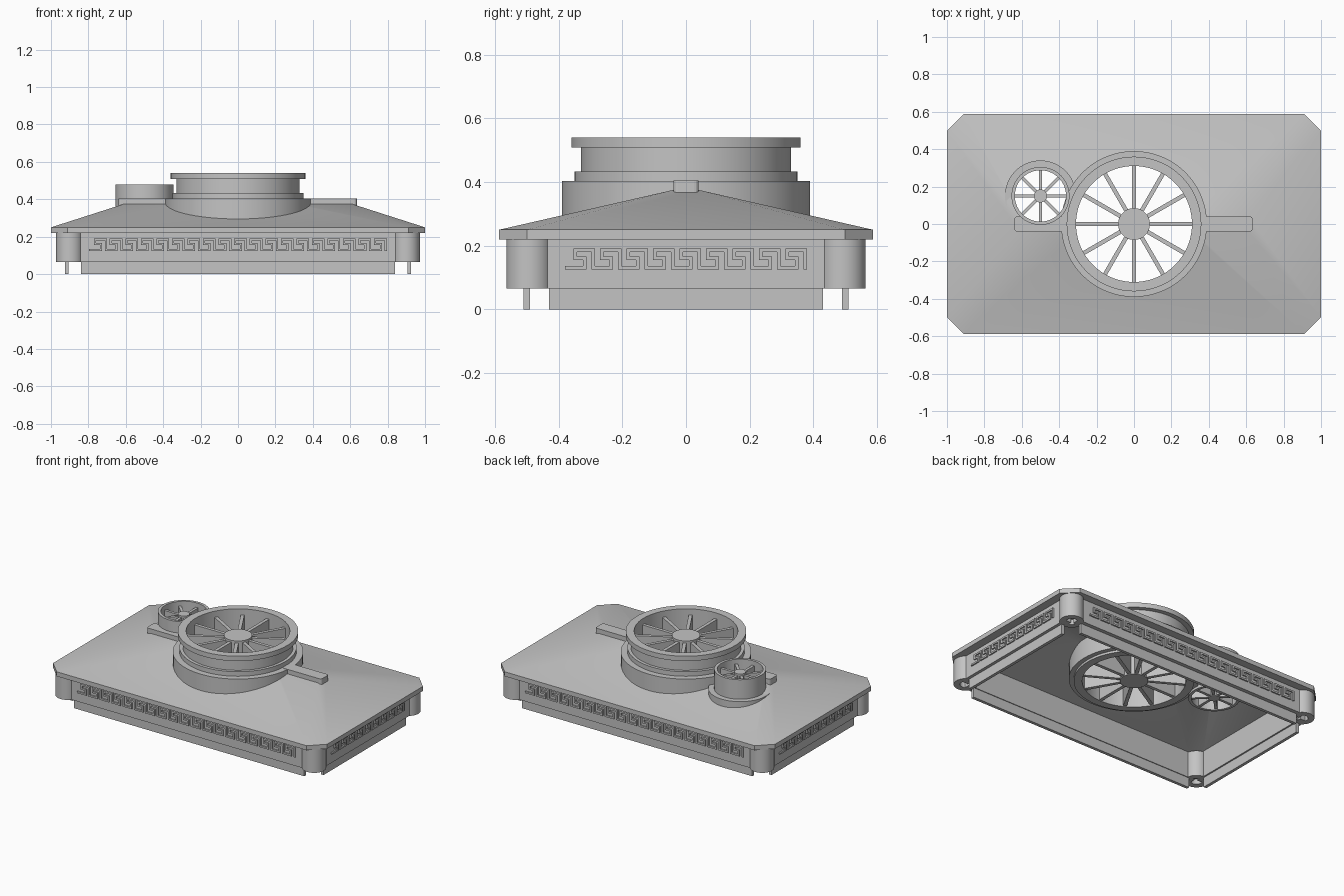
import bpy, bmesh, math
from mathutils import Vector, Matrix

if "Cube" in bpy.data.objects:
    bpy.data.objects.remove(bpy.data.objects["Cube"], do_unlink=True)

grey = bpy.data.materials.new("plain_grey")
grey.use_nodes = True
grey.diffuse_color = (0.55, 0.55, 0.55, 1)
grey.node_tree.nodes["Principled BSDF"].inputs["Base Color"].default_value = (0.55, 0.55, 0.55, 1)


def activate(ob):
    bpy.ops.object.select_all(action='DESELECT')
    ob.select_set(True)
    bpy.context.view_layer.objects.active = ob


def smooth(ob):
    activate(ob)
    bpy.ops.object.shade_smooth_by_angle(angle=math.radians(30))


def finish(name, bm):
    bmesh.ops.recalc_face_normals(bm, faces=bm.faces)
    mesh = bpy.data.meshes.new(name)
    bm.to_mesh(mesh)
    bm.free()
    mesh.materials.append(grey)
    ob = bpy.data.objects.new(name, mesh)
    bpy.context.collection.objects.link(ob)
    return ob


def add_box(bm, lo, hi, turn=Matrix()):
    lo, hi = Vector(lo), Vector(hi)
    fit = Matrix.Translation((lo + hi) / 2) @ Matrix.Diagonal((*(hi - lo), 1))
    bmesh.ops.create_cube(bm, size=1, matrix=turn @ fit)


def lathe(name, profile, x=0, y=0, steps=72):
    """Revolve a closed (radius, height) profile about a vertical axis."""
    bm = bmesh.new()
    rings = []
    for i in range(steps):
        a = math.tau * i / steps
        rings.append([bm.verts.new((x + r * math.cos(a), y + r * math.sin(a), z)) for r, z in profile])
    n = len(profile)
    for i in range(steps):
        p, q = rings[i], rings[(i + 1) % steps]
        for j in range(n):
            k = (j + 1) % n
            bm.faces.new((p[j], q[j], q[k], p[k]))
    smooth(finish(name, bm))


def cylinder(name, x, y, r, z0, z1):
    bm = bmesh.new()
    bmesh.ops.create_cone(bm, cap_ends=True, segments=72, radius1=r, radius2=r, depth=z1 - z0,
                          matrix=Matrix.Translation((x, y, (z0 + z1) / 2)))
    ob = finish(name, bm)
    smooth(ob)
    return ob


def cut(ob, cutter):
    cutter.hide_render = True
    mod = ob.modifiers.new("cut", 'BOOLEAN')
    mod.operation, mod.solver, mod.object = 'DIFFERENCE', 'EXACT', cutter
    activate(ob)
    bpy.ops.object.modifier_apply(modifier=mod.name)
    bpy.data.objects.remove(cutter, do_unlink=True)


def hipped_block(name, x, y, clip, z0, z1, ridge_x, ridge_y, top):
    """Slab with clipped corners rising to a flat ridge."""
    bm = bmesh.new()
    for sx in (-1, 1):
        for sy in (-1, 1):
            for z in (z0, z1):
                bm.verts.new((sx * x, sy * (y - clip), z))
                bm.verts.new((sx * (x - clip), sy * y, z))
            bm.verts.new((sx * ridge_x, sy * ridge_y, top))
    bmesh.ops.convex_hull(bm, input=bm.verts)
    bmesh.ops.dissolve_limit(bm, angle_limit=0.01, verts=bm.verts, edges=bm.edges)
    return finish(name, bm)


BIG = (0, 0)
SMALL = (-0.5, 0.15)

# Hollow hipped roof with holes for the vents
roof = hipped_block("roof", 1, 0.587, 0.088, 0.22, 0.25, 0.61, 0.04, 0.375)
cut(roof, hipped_block("cutter", 0.91, 0.5, 0.06, 0.1, 0.235, 0.58, 0.035, 0.35))
cut(roof, cylinder("cutter", *BIG, 0.32, -1, 1))
cut(roof, cylinder("cutter", *SMALL, 0.142, -1, 1))
smooth(roof)

# Ridge beams either side of the large vent, with rounded corners
for side, lo, hi in (("right", -0.64, -0.35), ("left", 0.35, 0.635)):
    bm = bmesh.new()
    add_box(bm, (lo, -0.04, 0.36), (hi, 0.04, 0.405))
    upright = [e for e in bm.edges if abs(e.verts[0].co.z - e.verts[1].co.z) > 0.01]
    bmesh.ops.bevel(bm, geom=upright, offset=0.015, segments=4, affect='EDGES', profile=0.5)
    beam = finish(side + "_ridge_beam", bm)
    if side == "right":
        cut(beam, cylinder("cutter", *SMALL, 0.145, -1, 1))

# Walls and the thin skirting below them
for name, s in (("front", -1), ("back", 1)):
    bm = bmesh.new()
    add_box(bm, (-0.88, s * 0.51 - 0.025, 0.065), (0.88, s * 0.51 + 0.025, 0.24))
    finish(name + "_wall", bm)
    bm = bmesh.new()
    add_box(bm, (-0.84, s * 0.5 - 0.01, 0), (0.84, s * 0.5 + 0.01, 0.07))
    finish(name + "_skirting", bm)
for name, s in (("right", -1), ("left", 1)):
    bm = bmesh.new()
    add_box(bm, (s * 0.92 - 0.025, -0.48, 0.065), (s * 0.92 + 0.025, 0.48, 0.24))
    finish(name + "_wall", bm)
    bm = bmesh.new()
    add_box(bm, (s * 0.915 - 0.01, -0.43, 0), (s * 0.915 + 0.01, 0.43, 0.07))
    finish(name + "_skirting", bm)

# Round corner posts with a socket underneath
for sx, nx in ((-1, "right"), (1, "left")):
    for sy, ny in ((-1, "front"), (1, "back")):
        place = (sx * 0.9, sy * 0.492)
        lathe(f"{ny}_{nx}_post", [(0.035, 0.065), (0.0725, 0.065), (0.0725, 0.235), (0.035, 0.235)], *place, 40)
        cylinder(f"{ny}_{nx}_post_core", *place, 0.036, 0.1, 0.23)


# Greek key frieze: one thin raised line doubling back on itself
def frieze(name, length, count, turn):
    bm = bmesh.new()
    p, w, h, z0 = length / count, 0.0055, 0.055, 0.13
    key = [(0, 0), (0.68, 0), (0.68, 0.55), (0.32, 0.55), (0.32, 1), (1, 1), (1, 0)]
    for i in range(count):
        x0 = -length / 2 + i * p
        for (ax, az), (bx, bz) in zip(key, key[1:]):
            xs, zs = sorted((ax, bx)), sorted((az, bz))
            add_box(bm, (x0 + xs[0] * p - w, -0.009, z0 + zs[0] * h - w),
                    (x0 + xs[1] * p + w, 0.001, z0 + zs[1] * h + w), turn)
    finish(name, bm)


for i, (name, dist, length, count) in enumerate((("front", 0.535, 1.58, 19), ("left", 0.945, 0.75, 9),
                                                 ("back", 0.535, 1.58, 19), ("right", 0.945, 0.75, 9))):
    turn = Matrix.Rotation(i * math.pi / 2, 4, 'Z') @ Matrix.Translation((0, -dist, 0))
    frieze(name + "_frieze", length, count, turn)

# Vent housings, hanging down inside the roof
lathe("large_vent_ring", [(0.31, 0.205), (0.36, 0.205), (0.36, 0.22), (0.39, 0.22), (0.39, 0.403),
                          (0.35, 0.403), (0.35, 0.433), (0.33, 0.433), (0.33, 0.508), (0.36, 0.508),
                          (0.36, 0.54), (0.31, 0.54)])
lathe("small_vent_ring", [(0.137, 0.205), (0.155, 0.205), (0.155, 0.29), (0.19, 0.29), (0.19, 0.352),
                          (0.155, 0.352), (0.155, 0.48), (0.137, 0.48)], *SMALL)


# Fans: a round hub with upright radial blades
def fan(name, centre, hub, reach, count, thick, z0, z1):
    cylinder(name + "_hub", *centre, hub, z0 - 0.005, z1 + 0.012)
    bm = bmesh.new()
    for i in range(count):
        turn = Matrix.Translation((*centre, 0)) @ Matrix.Rotation(math.tau * i / count, 4, 'Z')
        add_box(bm, (hub * 0.9, -thick / 2, z0), (reach, thick / 2, z1), turn)
    finish(name + "_blades", bm)


fan("large_fan", BIG, 0.085, 0.315, 12, 0.022, 0.21, 0.5)
fan("small_fan", SMALL, 0.035, 0.14, 8, 0.018, 0.21, 0.45)
